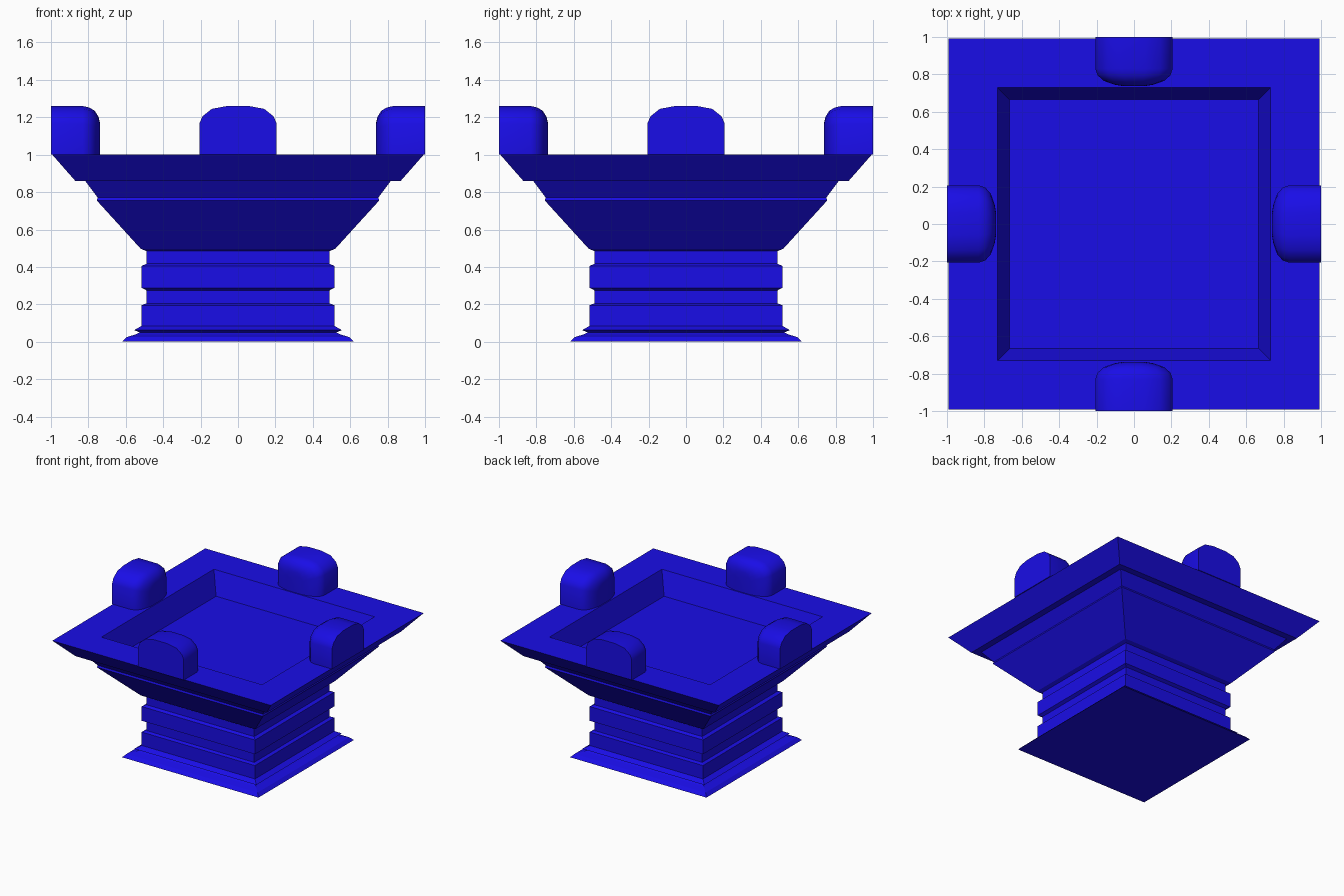
import bpy, bmesh
from math import pi
from mathutils import Matrix

if "Cube" in bpy.data.objects:
    bpy.data.objects.remove(bpy.data.objects["Cube"])

blue = bpy.data.materials.new("blue")
blue.diffuse_color = (0.01, 0.004, 0.8, 1)
blue.use_nodes = True
blue.node_tree.nodes["Principled BSDF"].inputs["Base Color"].default_value = blue.diffuse_color


def loft(name, rings):
    """Skin a list of equal-length point rings and cap both ends."""
    bm = bmesh.new()
    loops = [[bm.verts.new(p) for p in ring] for ring in rings]
    for a, b in zip(loops, loops[1:]):
        for i in range(len(a)):
            j = (i + 1) % len(a)
            bm.faces.new((a[i], a[j], b[j], b[i]))
    bm.faces.new(loops[0])
    bm.faces.new(loops[-1])
    bmesh.ops.recalc_face_normals(bm, faces=bm.faces)
    mesh = bpy.data.meshes.new(name)
    bm.to_mesh(mesh)
    bm.free()
    mesh.materials.append(blue)
    ob = bpy.data.objects.new(name, mesh)
    bpy.context.collection.objects.link(ob)
    return ob


# Square pedestal bowl: (half width, height) from the foot up, over the rim and into the tray
profile = [(0.62, 0), (0.595, 0.025), (0.545, 0.04), (0.525, 0.05), (0.555, 0.062),
           (0.515, 0.085), (0.515, 0.195), (0.49, 0.205), (0.49, 0.275), (0.515, 0.288),
           (0.515, 0.405), (0.49, 0.417), (0.49, 0.485), (0.52, 0.497), (0.755, 0.755),
           (0.75, 0.77), (0.817, 0.86), (0.87, 0.86), (0.993, 1.0), (0.73, 1.0), (0.665, 0.82)]
loft("pedestal_bowl", [[(-w, -w, z), (w, -w, z), (w, w, z), (-w, w, z)] for w, z in profile])

# Rounded rim lugs: arched section, shrinking toward the tray
half = [(0.207, 0), (0.207, 0.165), (0.19, 0.205), (0.14, 0.245), (0.06, 0.26)]
section = half + [(-x, z) for x, z in reversed(half)]
# distance from centre, width scale, height scale
stations = [(1.0, 1, 1), (0.83, 1, 1), (0.795, 0.94, 0.97), (0.765, 0.78, 0.9), (0.745, 0.5, 0.77), (0.738, 0.3, 0.65)]
rings = [[(x * sw, -d, 1 + z * sh) for x, z in section] for d, sw, sh in stations]
for i, side in enumerate(("front", "right", "back", "left")):
    lug = loft(side + "_lug", rings)
    lug.data.transform(Matrix.Rotation(i * pi / 2, 4, 'Z'))
    bpy.ops.object.select_all(action='DESELECT')
    lug.select_set(True)
    bpy.context.view_layer.objects.active = lug
    bpy.ops.object.shade_smooth_by_angle(angle=pi / 6)
